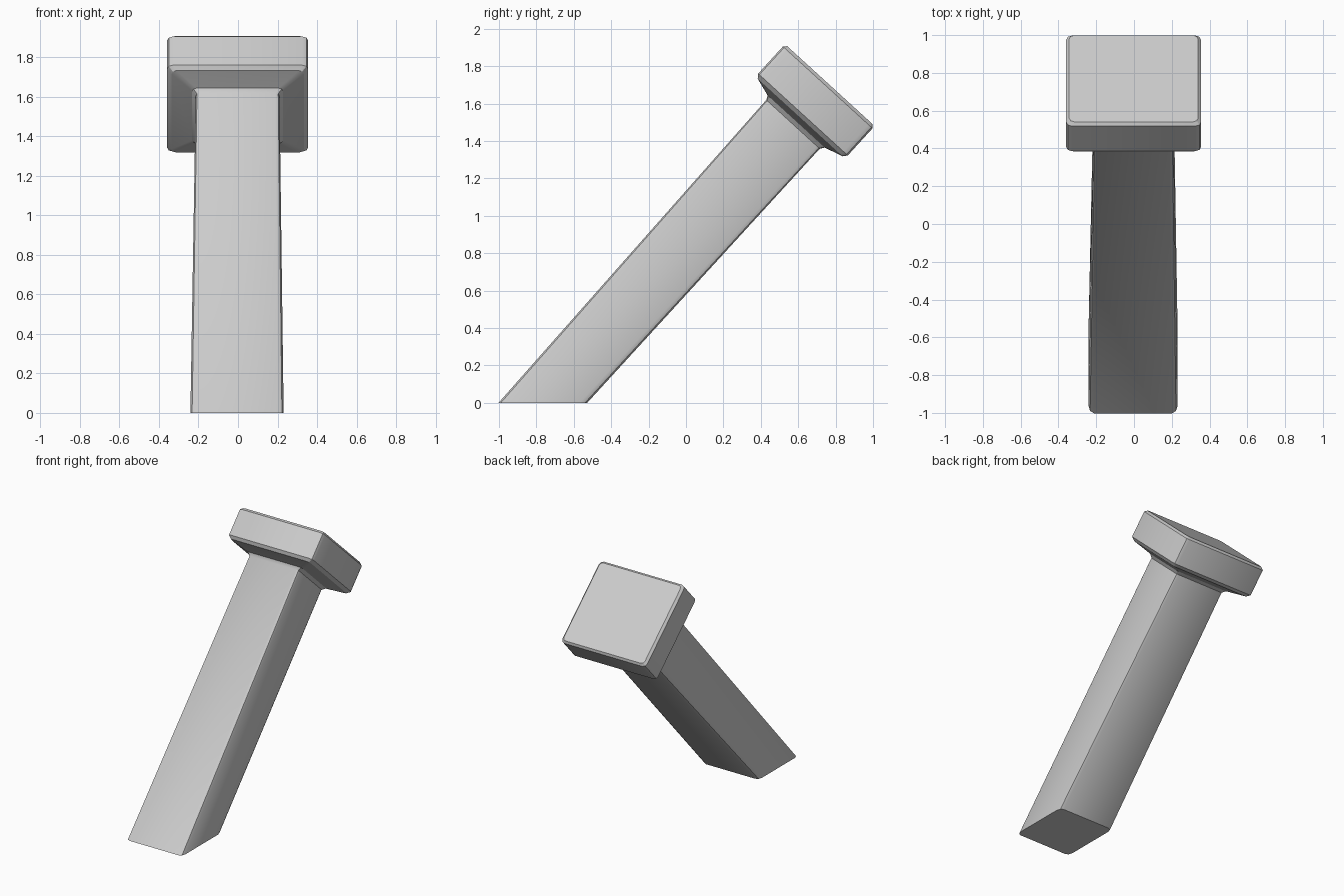
import bpy, bmesh, math

if "Cube" in bpy.data.objects:
    bpy.data.objects.remove(bpy.data.objects["Cube"])

TILT = math.radians(47.6)
CA, SA = math.cos(TILT), math.sin(TILT)


def section(half_x, c0, c1, r, cx, steps=2):
    """Rounded rectangle in (x, across-the-axis) coordinates."""
    mid, half_c = (c0 + c1) / 2, (c1 - c0) / 2
    pts = []
    for k, (sx, sc) in enumerate([(1, 1), (-1, 1), (-1, -1), (1, -1)]):
        for i in range(steps + 1):
            t = math.radians(90 * (k + i / steps))
            pts.append((cx + sx * (half_x - r) + r * math.cos(t),
                        mid + sc * (half_c - r) + r * math.sin(t)))
    return pts


def loft(name, rings):
    """Skin sections along the tilted axis; along=None cuts level with the floor."""
    bm = bmesh.new()
    loops = []
    for along, half_x, c0, c1, r, cx in rings:
        loop = []
        for x, c in section(half_x, c0, c1, r, cx):
            a = c * CA / SA if along is None else along
            loop.append(bm.verts.new((x, a * CA + c * SA, a * SA - c * CA)))
        loops.append(loop)
    for lo, hi in zip(loops, loops[1:]):
        n = len(lo)
        for i in range(n):
            j = (i + 1) % n
            bm.faces.new((lo[i], lo[j], hi[j], hi[i]))
    bm.faces.new(loops[0][::-1])
    bm.faces.new(loops[-1])
    bmesh.ops.recalc_face_normals(bm, faces=bm.faces)
    mesh = bpy.data.meshes.new(name)
    bm.to_mesh(mesh)
    bm.free()
    obj = bpy.data.objects.new(name, mesh)
    bpy.context.collection.objects.link(obj)
    bpy.context.view_layer.objects.active = obj
    obj.select_set(True)
    bpy.ops.object.shade_smooth_by_angle(angle=math.radians(25))
    obj.select_set(False)
    return obj


# Slanted post with flared neck and square cap, one continuous skin
loft("slanted_post_with_cap", [
    (None, 0.236, -0.740, -0.390, 0.030, -0.005),   # floor cut
    (1.485, 0.212, -0.775, -0.388, 0.022, -0.002),  # top of shaft
    (1.508, 0.230, -0.786, -0.372, 0.022, -0.002),  # neck
    (1.538, 0.335, -0.885, -0.270, 0.025, -0.002),  # underside of cap
    (1.560, 0.357, -0.902, -0.253, 0.030, -0.002),  # cap sides
    (1.756, 0.357, -0.902, -0.253, 0.030, -0.002),
    (1.773, 0.341, -0.886, -0.267, 0.025, -0.002),  # cap top
])
